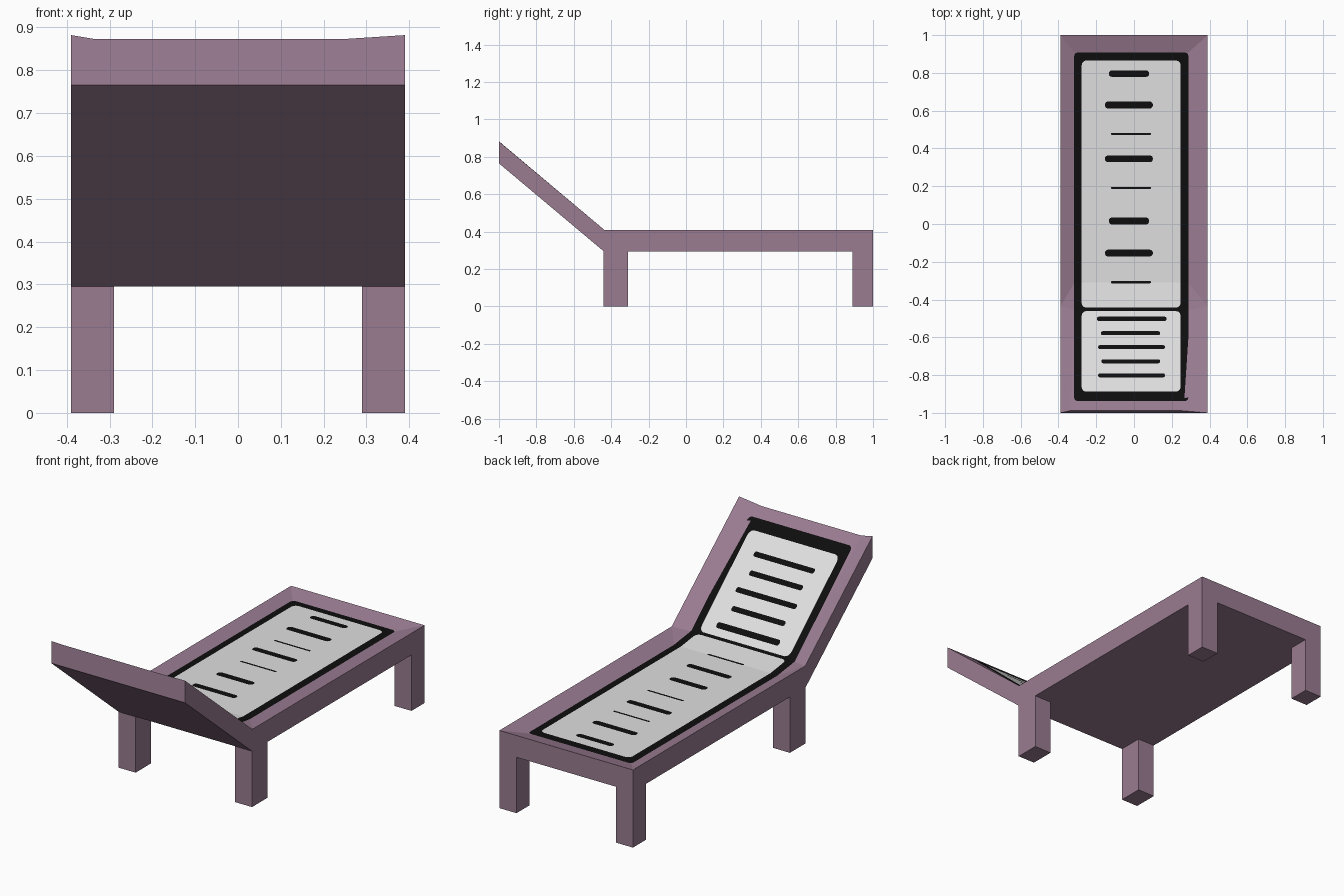
import bpy, bmesh, math
from mathutils import Vector

if "Cube" in bpy.data.objects:
    bpy.data.objects.remove(bpy.data.objects["Cube"])


def material(name, rgb):
    m = bpy.data.materials.new(name)
    m.diffuse_color = (*rgb, 1)
    m.use_nodes = True
    m.node_tree.nodes["Principled BSDF"].inputs["Base Color"].default_value = m.diffuse_color
    return m


PURPLE = material("dusty purple", (0.32, 0.20, 0.285))
PALE = material("pale grey", (0.74, 0.74, 0.74))
BLACK = material("black", (0.004, 0.004, 0.004))

# Dished upper surface along y: (y, z)
DISH = [(-0.988, 0.873), (-0.455, 0.405), (-0.31, 0.386), (0.905, 0.386)]


def surface_z(y):
    i = 0 if y < DISH[1][0] else 1 if y < DISH[2][0] else 2
    (y0, z0), (y1, z1) = DISH[i], DISH[i + 1]
    return z0 + (z1 - z0) * (y - y0) / (y1 - y0)


def finish(bm, name, mat):
    me = bpy.data.meshes.new(name)
    bm.to_mesh(me)
    bm.free()
    me.materials.append(mat)
    ob = bpy.data.objects.new(name, me)
    bpy.context.collection.objects.link(ob)
    return ob


# Frame: bent slab with a dished top
bm = bmesh.new()
W = 0.39
top_line = [(1, 0.41), (-0.437, 0.41), (-1, 0.882)]
low_line = [(1, 0.295), (-0.44, 0.295), (-1, 0.765)]
inner_x = [(-0.335, 0.25), (-0.315, 0.285), (-0.315, 0.285), (-0.315, 0.285)]
top, low, dish = [], [], []
for s in (0, 1):
    x = (-W, W)[s]
    top.append([bm.verts.new((x, y, z)) for y, z in top_line])
    low.append([bm.verts.new((x, y, z)) for y, z in low_line])
    dish.append([bm.verts.new((ix[s], y, z)) for ix, (y, z) in zip(inner_x, DISH)])
for s in (0, 1):
    t, l, d = top[s], low[s], dish[s]
    for i in (0, 1):
        bm.faces.new((t[i], t[i + 1], l[i + 1], l[i]))     # outer sides
    bm.faces.new((t[0], t[1], d[2], d[3]))                 # sloping rims
    bm.faces.new((t[1], d[1], d[2]))
    bm.faces.new((t[1], t[2], d[0], d[1]))
for i in range(3):
    bm.faces.new((dish[0][i], dish[0][i + 1], dish[1][i + 1], dish[1][i]))
for i in (0, 1):
    bm.faces.new((low[0][i], low[0][i + 1], low[1][i + 1], low[1][i]))
bm.faces.new((top[0][0], dish[0][3], dish[1][3], top[1][0]))   # foot rim
bm.faces.new((top[0][0], top[1][0], low[1][0], low[0][0]))     # foot end
bm.faces.new((top[0][2], dish[0][0], dish[1][0], top[1][2], low[1][2], low[0][2]))
bmesh.ops.recalc_face_normals(bm, faces=bm.faces)
finish(bm, "lounger_frame", PURPLE)


# Legs
def leg(name, side, y0, y1):
    bm = bmesh.new()
    bmesh.ops.create_cube(bm, size=1)
    for v in bm.verts:
        v.co = (side * (0.34 + v.co.x * 0.10), (y0 + y1) / 2 + v.co.y * (y1 - y0),
                (v.co.z + 0.5) * 0.296)
    bmesh.ops.recalc_face_normals(bm, faces=bm.faces)
    finish(bm, name, PURPLE)


for side, label in ((-1, "left"), (1, "right")):
    leg("head_leg_" + label, side, -0.44, -0.31)
    leg("foot_leg_" + label, side, 0.89, 1.0)


# Thin rounded sheets that follow the dished surface
def sheet(name, x0, x1, y0, y1, r, lift, mat):
    bm = bmesh.new()
    pts = []
    for k, (cx, cy) in enumerate(((x1 - r, y1 - r), (x0 + r, y1 - r),
                                  (x0 + r, y0 + r), (x1 - r, y0 + r))):
        for j in range(4):
            a = math.pi / 2 * (k + j / 3 * 0.98 + 0.01)
            pts.append((cx + r * math.cos(a), cy + r * math.sin(a), 0))
    bm.faces.new([bm.verts.new(p) for p in pts])
    for y, _ in DISH[1:3]:
        bmesh.ops.bisect_plane(bm, geom=bm.verts[:] + bm.edges[:] + bm.faces[:],
                               plane_co=Vector((0, y, 0)), plane_no=Vector((0, 1, 0)))
    for v in bm.verts:
        v.co.z = surface_z(v.co.y) + lift
    finish(bm, name, mat)


sheet("cushion_border", -0.317, 0.288, -0.938, 0.908, 0.02, 0.0025, BLACK)
sheet("seat_cushion", -0.277, 0.247, -0.443, 0.866, 0.025, 0.005, PALE)
sheet("back_cushion", -0.277, 0.247, -0.888, -0.461, 0.025, 0.005, PALE)

# Cushion slits: (centre y, x0, x1, width)
slits = [(0.796, -0.133, 0.08, 0.034), (0.63, -0.154, 0.10, 0.038),
         (0.477, -0.122, 0.09, 0.012), (0.345, -0.154, 0.10, 0.036),
         (0.191, -0.122, 0.09, 0.012), (0.016, -0.133, 0.08, 0.038),
         (-0.154, -0.154, 0.10, 0.036), (-0.308, -0.122, 0.09, 0.012),
         (-0.502, -0.196, 0.172, 0.024), (-0.578, -0.175, 0.138, 0.021),
         (-0.652, -0.19, 0.164, 0.021), (-0.727, -0.172, 0.138, 0.021),
         (-0.801, -0.19, 0.164, 0.021)]
for i, (y, x0, x1, w) in enumerate(slits):
    sheet(f"cushion_slit_{i + 1}", x0, x1, y - w / 2, y + w / 2, w * 0.45, 0.0075, BLACK)
